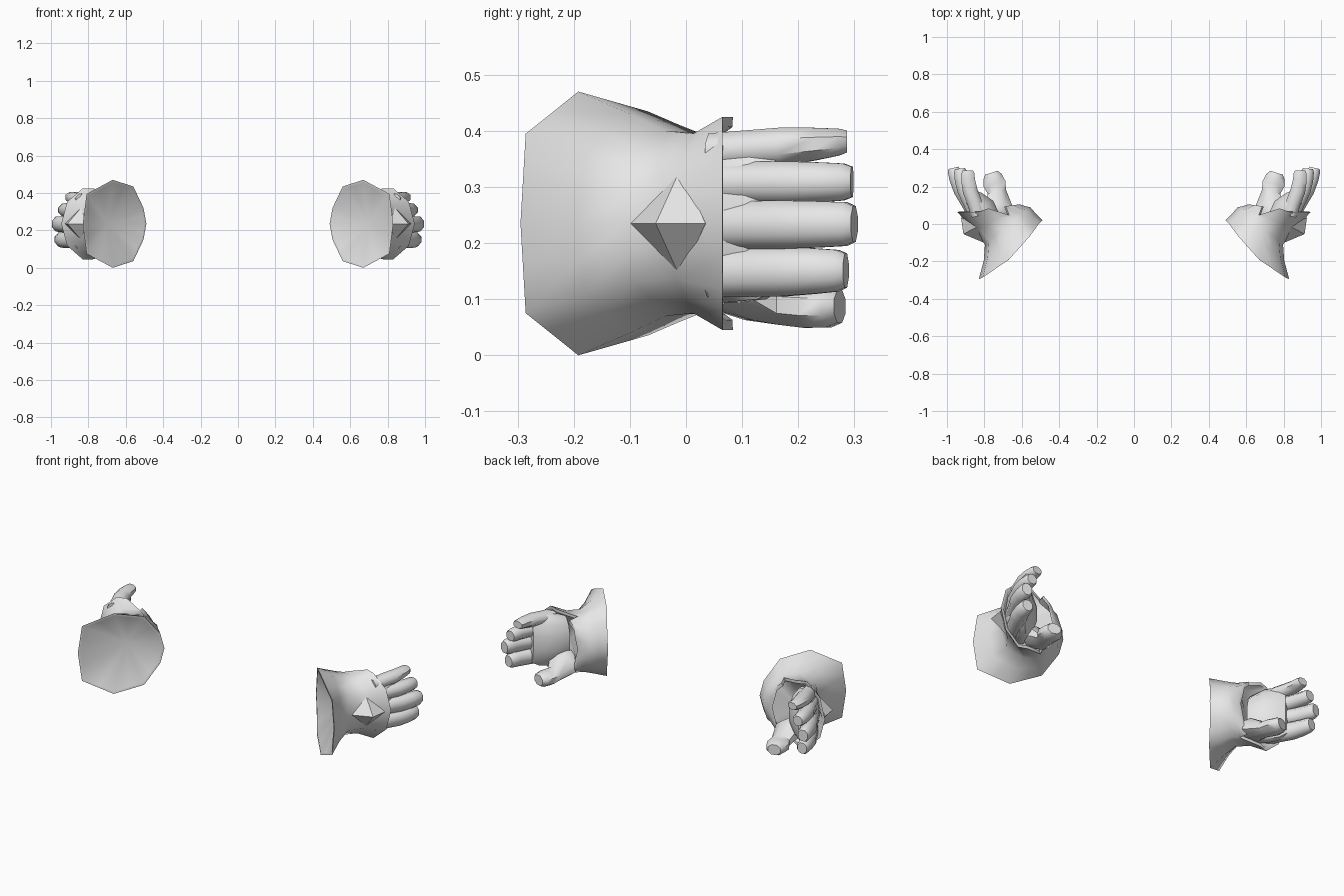
import bpy, bmesh, math
from mathutils import Vector

if "Cube" in bpy.data.objects:
    bpy.data.objects.remove(bpy.data.objects["Cube"])

steel = bpy.data.materials.new("grey steel")
steel.diffuse_color = (0.8, 0.8, 0.8, 1)
steel.use_nodes = True
steel.node_tree.nodes["Principled BSDF"].inputs["Base Color"].default_value = steel.diffuse_color


def finish(bm, name, angle=50):
    """Turn a right-hand part into a mirrored pair."""
    bmesh.ops.recalc_face_normals(bm, faces=bm.faces)
    me = bpy.data.meshes.new(name)
    bm.to_mesh(me)
    bm.free()
    me.materials.append(steel)
    ob = bpy.data.objects.new(name, me)
    bpy.context.collection.objects.link(ob)
    mir = ob.modifiers.new("pair", 'MIRROR')
    mir.use_mirror_merge = False
    bpy.ops.object.select_all(action='DESELECT')
    ob.select_set(True)
    bpy.context.view_layer.objects.active = ob
    bpy.ops.object.convert(target='MESH')
    bpy.ops.object.shade_smooth_by_angle(angle=math.radians(angle))
    return ob


def loft(bm, rings):
    """Skin a list of rings and return the vertex rows."""
    rows = [[bm.verts.new(p) for p in r] for r in rings]
    n = len(rows[0])
    for a, b in zip(rows, rows[1:]):
        for i in range(n):
            j = (i + 1) % n
            bm.faces.new((a[i], a[j], b[j], b[i]))
    return rows


def tube(name, stations, n=8):
    """Solid limb; each station is x, y, z, half width, half height."""
    bm = bmesh.new()
    rings = []
    for k, (x, y, z, w, h) in enumerate(stations):
        a = Vector(stations[max(k - 1, 0)][:2])
        b = Vector(stations[min(k + 1, len(stations) - 1)][:2])
        d = (b - a).normalized()
        side = Vector((d.y, -d.x, 0))
        s = 1 / math.cos(math.pi / n)
        ring = []
        for i in range(n):
            t = math.tau * (i + 0.5) / n
            ring.append(Vector((x, y, z)) + side * w * s * math.cos(t)
                        + Vector((0, 0, h * s * math.sin(t))))
        rings.append(ring)
    rows = loft(bm, rings)
    bm.faces.new(rows[0])
    bm.faces.new(rows[-1])
    return finish(bm, name)


# Flared cuff: ten-sided rings given by outer point, inner point,
# half height, blend towards the skewed rim shape, and bow of the rim
MID = 0.235
even = [(1, 0), (.81, .618), (.31, 1), (-.31, 1), (-.81, .618), (-1, 0)]
skew = [(1, 0), (.88, .68), (.06, 1), (-.59, .85), (-.91, .36), (-1, 0)]
sections = [((.83, -.295), (.49, .02), .235, 1, .045),
            ((.803, -.195), (.525, .056), .195, .6, .01),
            ((.797, -.11), (.555, .09), .165, .2, 0),
            ((.86, -.03), (.58, .095), .16, 0, 0),
            ((.945, .062), (.612, .105), .19, 0, 0)]
rings = []
for out, inn, rz, f, bow in sections:
    o, i = Vector((*out, MID)), Vector((*inn, MID))
    c, u = (o + i) / 2, (o - i) / 2
    half = []
    for (c0, s0), (c1, s1) in zip(even, skew):
        cs, sn = c0 + (c1 - c0) * f, s0 + (s1 - s0) * f
        half.append(c + u * cs + Vector((0, -bow * sn ** 4, rz * sn)))
    deca = half + [Vector((p.x, p.y, 2 * MID - p.z)) for p in half[4:0:-1]]
    ring = []
    for k in range(10):
        ring += [deca[k], (deca[k] + deca[(k + 1) % 10]) / 2]
    rings.append(ring)
# outer half of the hand-side lip is level
for p in rings[-1]:
    if p.x > .78:
        p.y = .065
# notches above and below, where the lip splits
for k in (6, 14):
    rings[-2][k] = rings[-2][k].lerp(rings[-3][k], 0.35)
    rings[-1][k] = rings[-1][k].lerp(rings[-2][k], 0.9)


def inset(ring, amount, dy=0.0):
    c = sum(ring, Vector()) / len(ring)
    return [p - (p - c).normalized() * amount + Vector((0, dy, 0)) for p in ring]


# outer skin, lip thickness, then the pocket that holds the hand
bm = bmesh.new()
rows = loft(bm, [inset(rings[0], .016)] + rings
            + [inset(rings[4], .018), inset(rings[3], .02)])
# funnel-shaped opening on the arm side, floor under the hand
for row, apex in ((rows[0], (.70, -.03, MID)), (rows[-1], (.735, .02, MID))):
    v = bm.verts.new(apex)
    for k in range(20):
        bm.faces.new((row[k], row[(k + 1) % 20], v))
finish(bm, "cuff", angle=60)

# Pyramid stud on the back of the wrist
bm = bmesh.new()
base = [bm.verts.new(p) for p in ((.79, -.105, MID), (.83, -.01, .138),
                                  (.925, .035, MID), (.83, -.01, .332))]
tip = bm.verts.new((.912, -.054, MID))
back = bm.verts.new((.82, .0, MID))
for k in range(4):
    a, b = base[k], base[(k + 1) % 4]
    bm.faces.new((a, b, tip))
    bm.faces.new((b, a, back))
finish(bm, "wrist_stud", angle=15)

# Palm
tube("palm", [(.775, .01, MID, .07, .125), (.82, .08, .242, .08, .148),
              (.86, .135, .246, .055, .146), (.882, .17, .25, .03, .13)], n=12)

# Fingers: base x, tip x, tip y, base z, tip z, base and tip half height
fingers = [("top_finger", .845, .888, .287, .366, .381, .034, .024),
           ("upper_finger", .865, .930, .296, .307, .309, .038, .033),
           ("lower_finger", .875, .966, .300, .232, .234, .043, .039),
           ("bottom_finger", .870, .950, .285, .148, .151, .044, .037)]
for name, bx, tx, ty, bz, tz, bh, th in fingers:
    def at(f, w, h):
        bow = .014 * math.sin(math.pi * max(f, 0))
        return (bx + (tx - bx) * f + bow, .1 + (ty - .1) * f,
                bz + (tz - bz) * f, w, h)
    tube(name, [at(-.3, .036, bh), at(.1, .04, bh), at(.4, .04, bh),
                at(.7, .037, (bh + th) / 2), at(.92, .034, th),
                at(1, .027, th * .82)])

# Thumb
tube("thumb", [(.76, .05, .14, .06, .055), (.722, .11, .118, .075, .055),
               (.733, .172, .09, .05, .036), (.746, .215, .087, .06, .038),
               (.756, .255, .086, .05, .036), (.762, .274, .087, .035, .029)])
